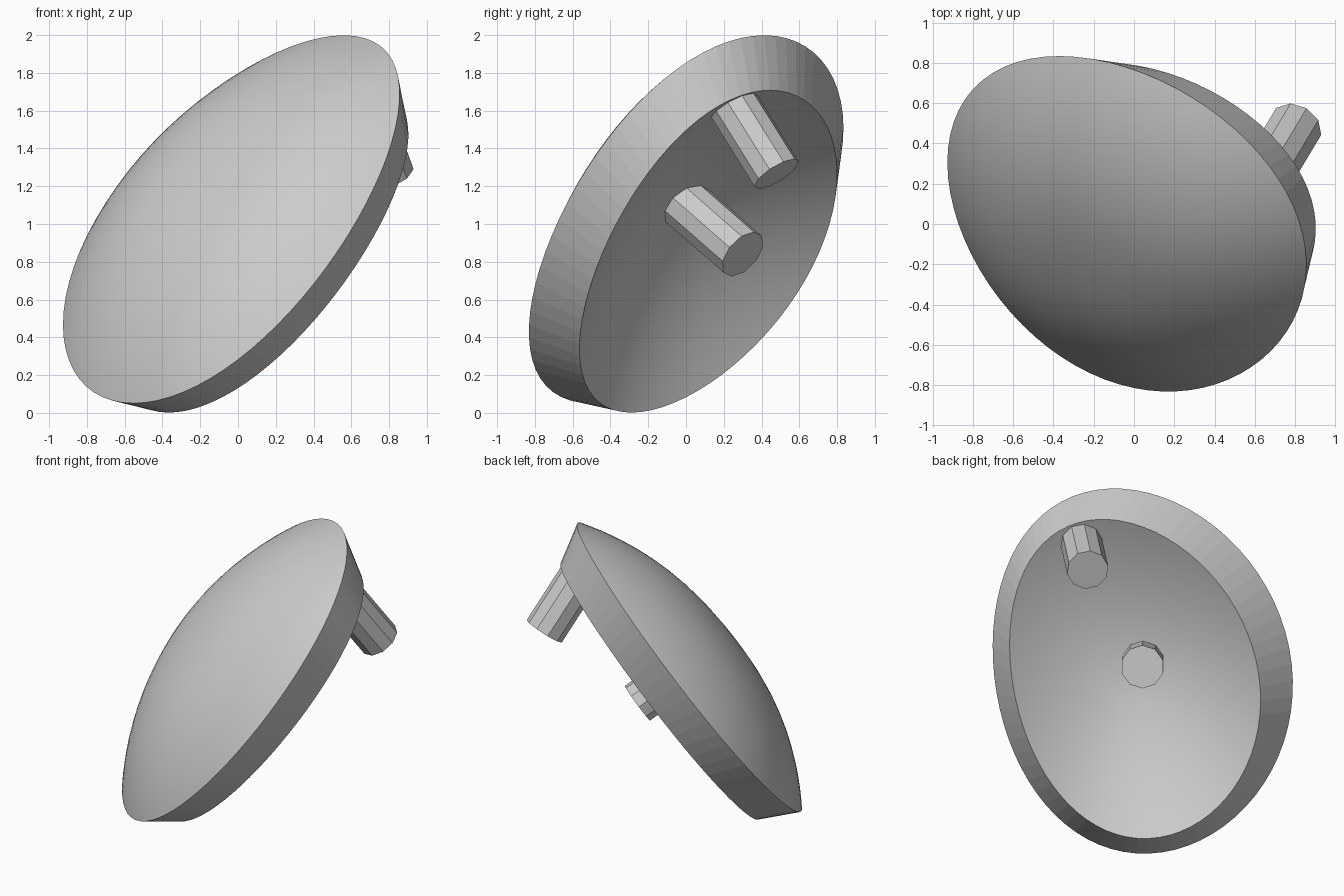
import bpy
import bmesh
from math import sin, cos, pi
from mathutils import Vector

cube = bpy.data.objects.get("Cube")
if cube:
    bpy.data.objects.remove(cube, do_unlink=True)

# Material
grey = bpy.data.materials.new("light_grey")
grey.use_nodes = True
COLOUR = (0.6, 0.6, 0.6, 1)
grey.diffuse_color = COLOUR
grey.node_tree.nodes["Principled BSDF"].inputs["Base Color"].default_value = COLOUR

# Tilted frame of the shell: across, up along the rim plane, and out of the dome
ACROSS = Vector((-1, 1, 0)).normalized()
OUT = Vector((-0.57, -0.57, 0.594)).normalized()
UP = ACROSS.cross(OUT)
if UP.z < 0:
    UP = -UP
SEGMENTS = 72
RINGS = 14


def add_object(name, bm):
    bmesh.ops.recalc_face_normals(bm, faces=bm.faces[:])
    mesh = bpy.data.meshes.new(name)
    bm.to_mesh(mesh)
    bm.free()
    mesh.materials.append(grey)
    obj = bpy.data.objects.new(name, mesh)
    bpy.context.collection.objects.link(obj)
    return obj


def bowl(bm, centre, width, length, shift, lean, egg, height, power):
    """Add concentric slightly egg-shaped rings; return them from apex to rim."""
    rings = [[bm.verts.new(centre + OUT * height + ACROSS * shift)]]
    for k in range(1, RINGS + 1):
        s = sin(k / RINGS * pi / 2)
        ring = []
        for i in range(SEGMENTS):
            t = 2 * pi * i / SEGMENTS
            across = width * cos(t) - lean * sin(t) + egg * cos(2 * t)
            offset = ACROSS * (shift + s * across) + UP * (s * length * sin(t))
            ring.append(bm.verts.new(centre + offset + OUT * height * (1 - s ** power)))
        rings.append(ring)
    return rings


def bridge(bm, a, b, smooth):
    for i in range(SEGMENTS):
        j = (i + 1) % SEGMENTS
        corners = [a[0], b[i], b[j]] if len(a) == 1 else [a[i], b[i], b[j], a[j]]
        bm.faces.new(corners).smooth = smooth


# Shell: convex dome, bevelled rim band and hollow inside
bm = bmesh.new()
dome = bowl(bm, Vector((-0.02, -0.02, 1.025)), 0.98, 1.21, 0.012, 0.07, 0.045, 0.34, 2.35)
hollow = bowl(bm, Vector((0.117, 0.117, 0.855)), 0.81, 1.06, -0.015, 0.11, 0.04, 0.325, 1.8)
for rings in (dome, hollow):
    for a, b in zip(rings, rings[1:]):
        bridge(bm, a, b, True)
bridge(bm, dome[-1], hollow[-1], False)
for rim in (dome[-1], hollow[-1]):
    for i in range(SEGMENTS):
        bm.edges.get((rim[i], rim[i - 1])).smooth = False
add_object("shell", bm)


# Pegs standing in the hollow
def peg(name, tip, direction, length, radius):
    axis = Vector(direction).normalized()
    bm = bmesh.new()
    bmesh.ops.create_cone(bm, cap_ends=True, segments=10, radius1=radius,
                          radius2=radius, depth=length)
    obj = add_object(name, bm)
    obj.rotation_mode = 'QUATERNION'
    obj.rotation_quaternion = axis.to_track_quat('Z', 'Y')
    obj.location = Vector(tip) - axis * length / 2


peg("upper_peg", (0.80, 0.48, 1.265), (0.30, 0.50, -0.80), 0.54, 0.137)
peg("centre_peg", (0.18, 0.30, 0.84), (0.55, 0.64, -0.56), 0.54, 0.142)
